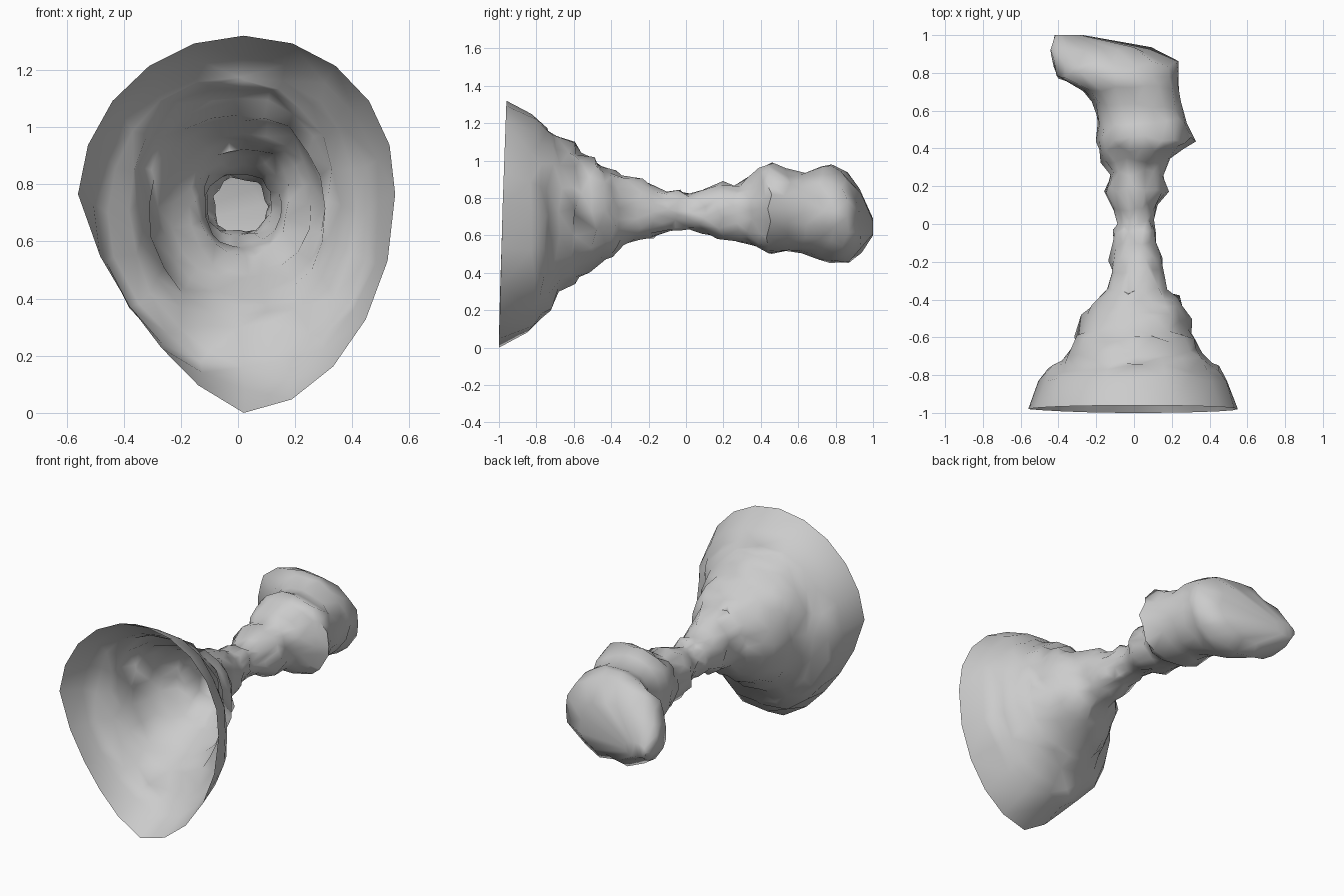
import bpy, bmesh, math, random

# Remove the default object
cube = bpy.data.objects.get("Cube")
if cube:
    bpy.data.objects.remove(cube, do_unlink=True)

random.seed(11)
SIDES = 20

# Single rock colour
rock = bpy.data.materials.new("pale grey rock")
rock.use_nodes = True
colour = (0.6, 0.6, 0.6, 1)
rock.diffuse_color = colour
rock.node_tree.nodes["Principled BSDF"].inputs["Base Color"].default_value = colour

# Cross-sections in hundredths: y, left x, right x, bottom z, top z
SECTIONS = [
    (-98, -56, 55, 0, 132), (-82, -50, 50, 9, 125), (-77, -46, 46, 15, 118),
    (-73, -39, 41, 19, 116), (-68, -36, 35, 29, 114), (-61, -32, 32, 34, 111),
    (-58, -31, 30, 37, 105), (-50, -27, 30, 41, 103), (-45, -23, 26, 47, 98),
    (-39, -17, 24, 49, 95), (-35, -14, 18, 55, 93), (-25, -12, 16, 57, 90),
    (-19, -13, 15, 59, 86), (-11, -11, 12, 62, 84), (-4, -11, 12, 63, 85),
    (1, -9, 10, 63, 82), (9, -11, 12, 61, 84), (18, -16, 18, 58, 88),
    (27, -13, 15, 57, 87), (34, -17, 19, 56, 91), (40, -18, 27, 53, 96),
    (45, -20, 32, 50, 99), (54, -19, 27, 52, 96), (63, -22, 25, 51, 94),
    (72, -28, 24, 48, 97), (79, -41, 23, 46, 98), (85, -43, 23, 45, 95),
    (92, -45, 10, 50, 85), (100, -42, -27, 60, 69),
]


def section_point(section, angle):
    """Point on a ring: full and boxy inside, lopsided and pointed at the rim."""
    y, left, right, bottom, top = (value / 100 for value in section)
    rim = min(1, max(0, (-y - 0.55) / 0.43))
    across, up = math.cos(angle), math.sin(angle)
    middle_x = (left + right) / 2 + 0.025 * rim * abs(up)
    middle_z = bottom + (top - bottom) * (0.5 + 0.08 * rim)
    height = top - middle_z if up > 0 else middle_z - bottom
    # The lower left flank is straightest, the lower right slightly flattened
    rim_power = 2 if up > 0 else 1.4 if across < 0 else 1.85
    power = 2.2 + (rim_power - 2.2) * rim
    scale = (abs(across) ** power + abs(up) ** power) ** (-1 / power)
    return (middle_x + (right - left) / 2 * across * scale,
            y + 0.02 * rim * up, middle_z + height * up * scale)


def rough_ring(bm, section, index):
    """Ring of vertices with small random dents; rim and tip stay clean."""
    rough = 0 if index in (0, len(SECTIONS) - 1) else 0.011
    ring = []
    for i in range(SIDES):
        x, y, z = section_point(section, math.tau * i / SIDES)
        ring.append(bm.verts.new((
            x + random.uniform(-rough, rough),
            y + random.uniform(-rough, rough) * 2,
            z + random.uniform(-rough, rough))))
    return ring


# Open funnel mouth, narrow throat and bent closed chamber as one thin shell
bm = bmesh.new()
rings = [rough_ring(bm, section, i) for i, section in enumerate(SECTIONS)]
for near, far in zip(rings, rings[1:]):
    for i in range(SIDES):
        j = (i + 1) % SIDES
        bm.faces.new((near[i], near[j], far[j], far[i]))

# Tip that closes the chamber
bm.faces.new(rings[-1])
bmesh.ops.recalc_face_normals(bm, faces=bm.faces[:])
bmesh.ops.triangulate(bm, faces=bm.faces[:])

mesh = bpy.data.meshes.new("cave_tunnel")
bm.to_mesh(mesh)
bm.free()
mesh.materials.append(rock)
tunnel = bpy.data.objects.new("cave_tunnel", mesh)
bpy.context.collection.objects.link(tunnel)

# Smooth shading with only the hard ledges kept sharp
bpy.ops.object.select_all(action="DESELECT")
tunnel.select_set(True)
bpy.context.view_layer.objects.active = tunnel
bpy.ops.object.shade_smooth_by_angle(angle=math.radians(75))
